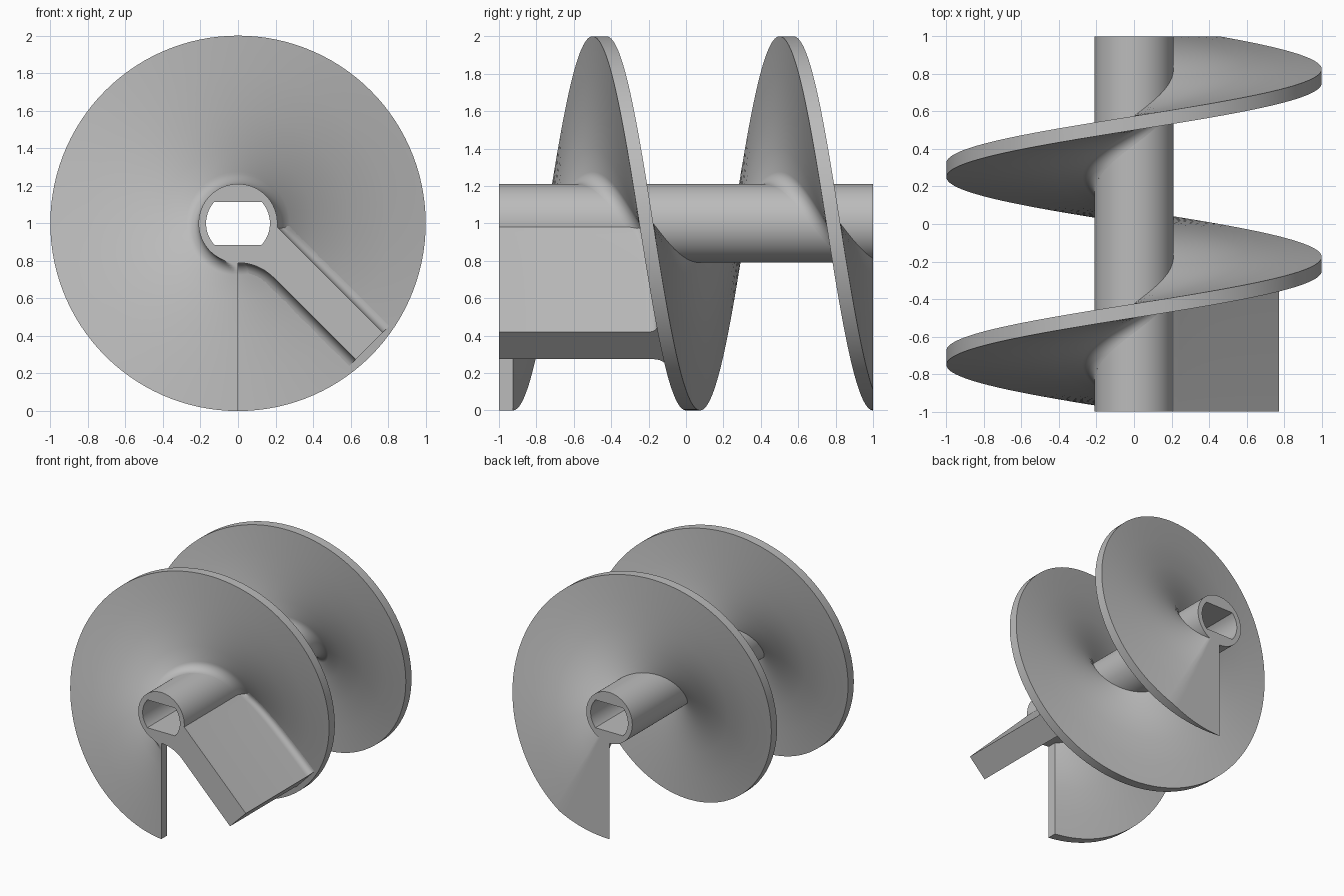
import bpy, bmesh
from math import sin, cos, pi, atan2, asin, sqrt

cube = bpy.data.objects.get("Cube")
if cube:
    bpy.data.objects.remove(cube, do_unlink=True)

GREY = (0.5, 0.5, 0.5, 1)
grey = bpy.data.materials.new("plain grey")
grey.use_nodes = True
grey.diffuse_color = GREY
grey.node_tree.nodes["Principled BSDF"].inputs["Base Color"].default_value = GREY

HUB, BORE, FLAT = 0.21, 0.17, 0.115     # shaft radius, bore radius, half bore height
THICK, TURNS = 0.075, 2                 # blade thickness along the axis, pitch is 1


def loft(name, rings, wrap=False, caps=()):
    """Skin a list of closed rings; wrap joins last to first, caps fills rings."""
    bm = bmesh.new()
    rows = [[bm.verts.new(p) for p in ring] for ring in rings]
    pairs = list(zip(rows, rows[1:])) + ([(rows[-1], rows[0])] if wrap else [])
    for a, b in pairs:
        for i in range(len(a)):
            j = (i + 1) % len(a)
            bm.faces.new((a[i], a[j], b[j], b[i]))
    for c in caps:
        bm.faces.new(rows[c])
    bmesh.ops.remove_doubles(bm, verts=bm.verts, dist=1e-5)
    bmesh.ops.recalc_face_normals(bm, faces=bm.faces)
    mesh = bpy.data.meshes.new(name)
    bm.to_mesh(mesh)
    bm.free()
    mesh.materials.append(grey)
    obj = bpy.data.objects.new(name, mesh)
    bpy.context.collection.objects.link(obj)
    bpy.ops.object.select_all(action='DESELECT')
    obj.select_set(True)
    bpy.context.view_layer.objects.active = obj
    bpy.ops.object.shade_smooth_by_angle(angle=0.6)
    return obj


# Hollow shaft: round outside, bore with two flats
def circle(r, y, limit=9.0, n=128):
    angles = [2 * pi * i / n for i in range(n)]
    return [(r * cos(a), y, 1 + max(-limit, min(limit, r * sin(a)))) for a in angles]


loft("shaft", [circle(HUB, -1), circle(HUB, 1),
               circle(BORE, 1, FLAT), circle(BORE, -1, FLAT)], wrap=True)

# Helical blade: section of (radius, axial offset) with a fillet on the front
section = [(0.2, THICK), (0.2, -0.08)]
for k in range(9):
    a = k / 8 * pi / 2
    section.append((0.275 - 0.065 * cos(a), -0.08 + 0.08 * sin(a)))
section += [(r, 0) for r in (0.4, 0.6, 0.8)] + [(1, 0), (1, THICK)]
section += [(r, THICK) for r in (0.8, 0.6, 0.4)]
steps = 120 * TURNS
rings = []
for i in range(steps + 1):
    t = TURNS * i / steps
    a = 2 * pi * t
    rings.append([(-r * sin(a), max(-1, min(1, t - 1 + dy)), 1 - r * cos(a))
                  for r, dy in section])
loft("helical_blade", rings, caps=(0, -1))

# Paddle: u runs outward at 45 degrees down, v runs across
TOP, LOW, END = 0.134, -0.07, 0.957
R = 0.266                                # blend between shaft and paddle underside
C = (HUB + R) * sqrt(0.5)
outline = []                             # (u, v, flare direction u, v)
a0, a1 = -pi / 4, asin(TOP / 0.2)
for i in range(17):                      # root hidden in the shaft wall
    a = a0 + (a1 - a0) * i / 16
    outline.append((0.2 * cos(a), 0.2 * sin(a), 0, 0))
for i in range(1, 25):                   # upper side
    outline.append((0.16 + (END - 0.16) * i / 24, TOP, 0, 1))
for i in range(21):                      # lower side
    outline.append((END + (C - END) * i / 20, LOW, 0, -1))
for i in range(1, 13):                   # blend curve into the shaft
    a = pi / 2 + pi / 4 * i / 12
    outline.append((C + R * cos(a), -C + R * sin(a), -cos(a), -sin(a)))


def blade_y(u, v):
    return -0.125 - atan2(v, u) / (2 * pi)


def paddle_ring(flare, back, front=False):
    ring = []
    for u, v, du, dv in outline:
        u, v = u + du * flare, v + dv * flare
        y = -1 if front else blade_y(u, v) + back
        ring.append(((u + v) * sqrt(0.5), y, 1 + (v - u) * sqrt(0.5)))
    return ring


rows = [paddle_ring(0, 0, front=True)]
for k in range(7):                       # fillet against the blade
    a = k / 6 * pi / 2
    rows.append(paddle_ring(0.05 * (1 - cos(a)), -0.06 * (1 - sin(a))))
rows.append(paddle_ring(0.05, 0.03))
loft("paddle", rows, caps=(0,))
